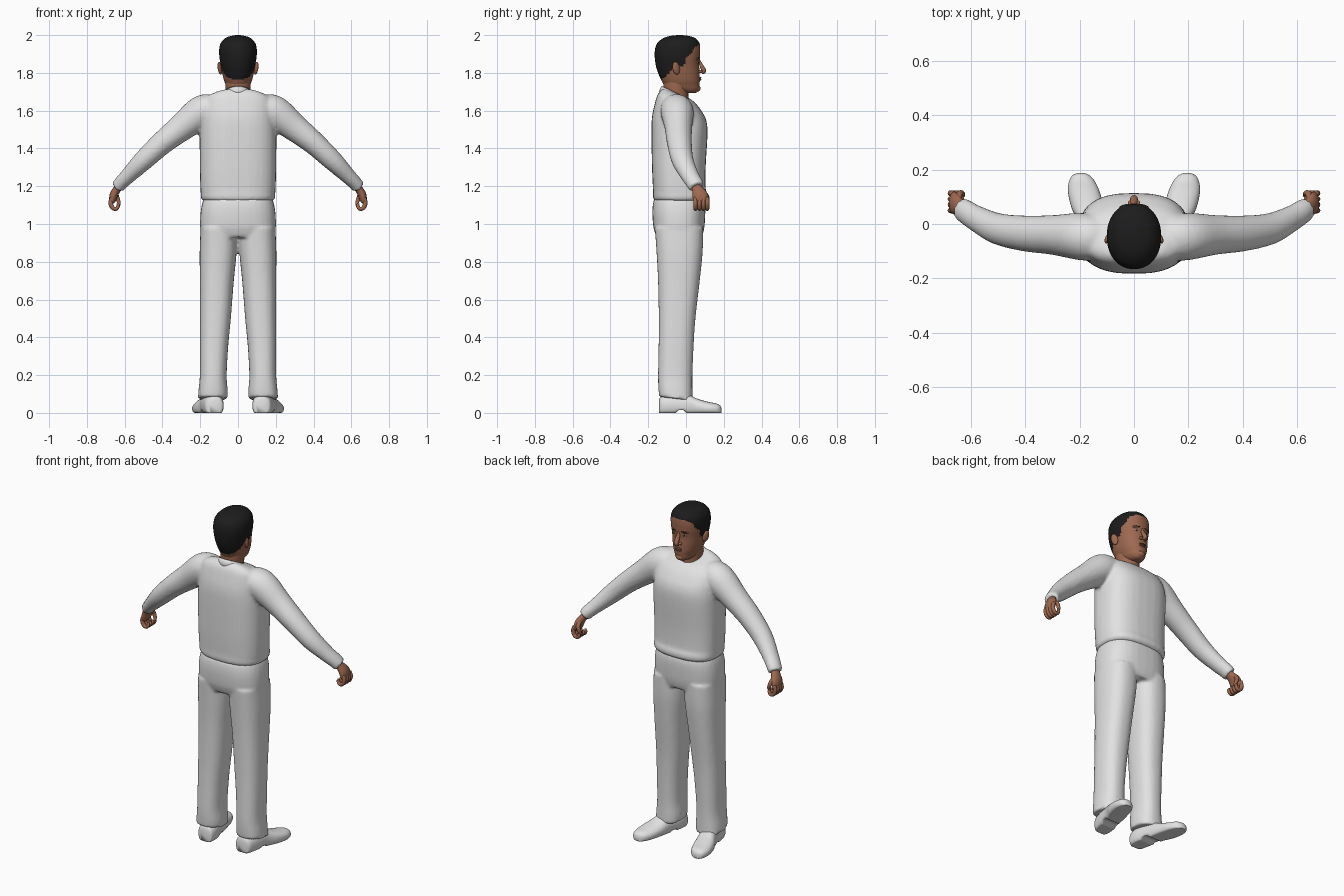
import bpy, bmesh, math
from mathutils import Vector, Matrix


def material(name, rgb):
    m = bpy.data.materials.new(name)
    m.diffuse_color = (*rgb, 1)
    return m


CLOTH = material("white cloth", (0.76, 0.76, 0.76))
SKIN = material("brown skin", (0.34, 0.14, 0.08))
LIP = material("dark lip", (0.24, 0.09, 0.06))
HAIR = material("black hair", (0.012, 0.012, 0.012))
EYE = material("eye white", (0.5, 0.46, 0.42))


def finish(bm, name, mats):
    bmesh.ops.recalc_face_normals(bm, faces=bm.faces)
    for f in bm.faces:
        f.smooth = True
    me = bpy.data.meshes.new(name)
    bm.to_mesh(me)
    bm.free()
    for m in mats:
        me.materials.append(m)
    ob = bpy.data.objects.new(name, me)
    bpy.context.collection.objects.link(ob)
    return ob


def spline(rows, steps):
    """Smooth interpolation through rows of numbers."""
    out = []
    for i in range(len(rows) - 1):
        p = [rows[max(i - 1, 0)], rows[i], rows[i + 1], rows[min(i + 2, len(rows) - 1)]]
        for k in range(steps):
            t = k / steps
            out.append([0.5 * (2 * b + (c - a) * t + (2 * a - 5 * b + 4 * c - d) * t * t
                               + (3 * b - a - 3 * c + d) * t ** 3) for a, b, c, d in zip(*p)])
    return out + [list(rows[-1])]


def skin_rings(bm, rings, n=2.3, seg=32, floor=None):
    """Loft closed superellipse rings given as (centre, u axis, v axis)."""
    loops = []
    for c, u, v in rings:
        loop = []
        for k in range(seg):
            a = 2 * math.pi * k / seg
            ca, sa = math.cos(a), math.sin(a)
            p = c + u * math.copysign(abs(ca) ** (2 / n), ca) + v * math.copysign(abs(sa) ** (2 / n), sa)
            if floor:
                p.z = max(p.z, floor(p.y))
            loop.append(bm.verts.new(p))
        loops.append(loop)
    for a, b in zip(loops, loops[1:]):
        for k in range(seg):
            j = (k + 1) % seg
            bm.faces.new((a[k], a[j], b[j], b[k]))
    bm.faces.new(loops[0][::-1])
    bm.faces.new(loops[-1])


def column(bm, rows, n=2.3, seg=32, steps=4):
    """Upright loft from rows of z, centre x, half width, front y, back y, tilt."""
    skin_rings(bm, [(Vector((cx, (f + b) / 2, z)), Vector((rx, 0, 0)),
                     Vector((0, (f - b) / 2, t * (f - b) / 2)))
                    for z, cx, rx, f, b, t in spline(rows, steps)], n, seg)


def tube(bm, rows, seg=24, steps=4):
    """Swept tube from rows of x, y, z, radius across, radius along y."""
    pts = spline(rows, steps)
    rings = []
    for i, p in enumerate(pts):
        d = Vector(pts[min(i + 1, len(pts) - 1)][:3]) - Vector(pts[max(i - 1, 0)][:3])
        u = d.cross(Vector((0, 1, 0))).normalized()
        v = u.cross(d).normalized()
        rings.append((Vector(p[:3]), u * p[3], v * p[4]))
    skin_rings(bm, rings, 2, seg)


def ball(bm, c, r, rot=(0, 0, 0), mat=0):
    m = Matrix.Translation(c)
    for ang, ax in zip(rot, "XYZ"):
        m = m @ Matrix.Rotation(ang, 4, ax)
    res = bmesh.ops.create_uvsphere(bm, u_segments=16, v_segments=10, radius=1,
                                    matrix=m @ Matrix.Diagonal((*r, 1)))
    for f in {f for v in res["verts"] for f in v.link_faces}:
        f.material_index = mat


def blend(ob, size, passes):
    """Fuse overlapping volumes into one soft skin."""
    r = ob.modifiers.new("fuse", "REMESH")
    r.mode, r.voxel_size, r.use_smooth_shade = "VOXEL", size, True
    s = ob.modifiers.new("soften", "SMOOTH")
    s.factor, s.iterations = 0.5, passes


def interp(table, x):
    for (a, p), (b, q) in zip(table, table[1:]):
        if x <= b:
            return p + (q - p) * max(0, (x - a) / (b - a))
    return table[-1][1]


# Sweater: torso with gathered hem, and both sleeves
bm = bmesh.new()
column(bm, [(1.12, 0, .178, .095, -.160, 0), (1.135, 0, .196, .112, -.174, 0),
            (1.165, 0, .197, .112, -.175, 0), (1.185, 0, .199, .104, -.175, 0),
            (1.30, 0, .202, .104, -.180, 0), (1.48, 0, .203, .114, -.183, 0),
            (1.56, 0, .198, .106, -.180, -.05), (1.62, 0, .192, .080, -.165, -.15),
            (1.66, 0, .175, .055, -.150, -.25), (1.685, 0, .125, .030, -.128, -.35),
            (1.692, 0, .080, .015, -.115, -.4)], n=2.6)
for s in (1, -1):
    tube(bm, [(s * .11, -.05, 1.612, .066, .075), (s * .16, -.05, 1.606, .084, .085),
              (s * .21, -.045, 1.58, .088, .086), (s * .30, -.04, 1.51, .073, .073),
              (s * .40, -.035, 1.43, .062, .066), (s * .50, -.018, 1.337, .054, .058),
              (s * .58, .02, 1.257, .042, .048), (s * .615, .042, 1.222, .038, .045),
              (s * .637, .056, 1.196, .036, .043)])
blend(finish(bm, "sweater", [CLOTH]), .01, 3)

# Trousers: hips and two straight legs
bm = bmesh.new()
column(bm, [(.93, 0, .190, .085, -.155, 0), (.98, 0, .200, .097, -.172, 0),
            (1.05, 0, .199, .102, -.178, 0), (1.10, 0, .192, .102, -.176, 0),
            (1.135, 0, .182, .095, -.168, 0)], n=2.6)
for s in (1, -1):
    column(bm, [(.075, s * .134, .078, .034, -.142, -.12), (.12, s * .132, .077, .034, -.146, -.1),
                (.20, s * .131, .071, .034, -.148, 0), (.35, s * .127, .075, .040, -.145, 0),
                (.50, s * .120, .082, .050, -.144, 0), (.70, s * .112, .090, .073, -.148, 0),
                (.85, s * .105, .098, .088, -.156, 0), (.98, s * .100, .098, .092, -.165, 0)], n=2.4)
blend(finish(bm, "trousers", [CLOTH]), .01, 2)

# Shoes: turned out a little, with a raised heel
for s, side in ((1, "right"), (-1, "left")):
    bm = bmesh.new()
    rows = [(-.142, .124, .030, .07), (-.130, .126, .047, .09), (-.08, .132, .055, .10),
            (0, .150, .053, .10), (.06, .170, .060, .075), (.12, .185, .058, .058),
            (.160, .192, .046, .050), (.180, .195, .030, .040), (.188, .195, .012, .025)]
    skin_rings(bm, [(Vector((s * cx, y, .4 * h)), Vector((rx, 0, 0)), Vector((0, 0, .6 * h)))
                    for y, cx, rx, h in spline(rows, 6)], 2.3, 32,
               lambda y: .014 if -.05 < y < -.005 else 0)
    finish(bm, side + "_shoe", [CLOTH])

# Shirt collar: folded band that drops to two points at the front
bm = bmesh.new()
prev = None
N = 40
for i in range(N + 1):
    a = math.radians(16 + 328 * i / N)
    front = math.cos(a)
    tip = max(0, (abs(i - N / 2) / (N / 2) - .8) / .2)
    col = []
    for rx, ry, drop in ((.066, .070, .03), (.070, .076, 0), (.080, .085, .012),
                         (.090, .094, .045 + .03 * tip)):
        x, y = rx * math.sin(a), -.052 + ry * front
        z = 1.695 - .036 * front - drop
        col.append(bm.verts.new((x * (1 + .25 * tip * (drop > .04)), y + .02 * tip * (drop > .04), z)))
    if prev:
        for k in range(3):
            bm.faces.new((prev[k], col[k], col[k + 1], prev[k + 1]))
    prev = col
collar = finish(bm, "shirt_collar", [CLOTH])
collar.modifiers.new("thickness", "SOLIDIFY").thickness = .006

# Neck
bm = bmesh.new()
column(bm, [(1.60, 0, .062, .020, -.115, -.2), (1.68, 0, .063, .012, -.116, -.15),
            (1.73, 0, .066, .015, -.120, 0), (1.77, 0, .068, .02, -.120, 0)], n=2)
finish(bm, "neck", [SKIN])

# Head: hair is everything above a stepped hairline
bm = bmesh.new()
column(bm, [(1.693, 0, .022, .050, -.02, .0), (1.700, 0, .038, .062, -.06, .0),
            (1.715, 0, .053, .070, -.095, 0), (1.735, 0, .063, .071, -.116, 0),
            (1.76, 0, .074, .073, -.130, 0), (1.80, 0, .084, .072, -.148, 0),
            (1.84, 0, .091, .070, -.160, 0), (1.89, 0, .099, .074, -.166, 0),
            (1.93, 0, .099, .075, -.163, 0), (1.96, 0, .090, .070, -.150, 0),
            (1.985, 0, .066, .048, -.118, 0), (1.996, 0, .035, .012, -.080, 0),
            (2.0, 0, .010, -.02, -.045, 0)], n=2.15, seg=72, steps=6)
HAIRLINE = [(-.14, 1.757), (-.09, 1.795), (-.06, 1.84), (-.03, 1.835), (-.012, 1.835),
            (.0, 1.88), (.03, 1.905), (.045, 1.935), (.07, 1.952)]
for f in bm.faces:
    c = f.calc_center_median()
    f.material_index = int(c.z > interp(HAIRLINE, c.y))
finish(bm, "head_and_hair", [SKIN, HAIR])

# Face: nose, brow ridges, eyes, lips, chin and ears
bm = bmesh.new()
tube(bm, [(0, .066, 1.870, .006, .008), (0, .078, 1.845, .012, .009),
          (0, .090, 1.822, .014, .012), (0, .094, 1.809, .013, .012),
          (0, .083, 1.800, .010, .008)], 16)
ball(bm, (0, .072, 1.774), (.022, .009, .005), mat=1)
ball(bm, (0, .071, 1.764), (.020, .010, .006), mat=1)
ball(bm, (0, .058, 1.718), (.026, .019, .018))
for s in (1, -1):
    ball(bm, (s * .014, .076, 1.807), (.009, .011, .008))
    ball(bm, (s * .034, .061, 1.874), (.024, .009, .008), (0, 0, -s * .25))
    ball(bm, (s * .034, .066, 1.877), (.021, .006, .0035), (0, s * .1, -s * .25), 2)
    ball(bm, (s * .034, .060, 1.855), (.013, .006, .0055), (0, 0, -s * .25), 3)
    ball(bm, (s * .034, .063, 1.855), (.006, .0045, .005), mat=2)
    ball(bm, (s * .096, -.052, 1.825), (.010, .020, .035), (.2, s * .15, s * .35))
finish(bm, "face_features", [SKIN, LIP, HAIR, EYE])

# Hands: loose fists with curled fingers and a thumb
for s, side in ((1, "right"), (-1, "left")):
    bm = bmesh.new()
    tube(bm, [(s * .618, .046, 1.212, .020, .026), (s * .640, .060, 1.185, .021, .029),
              (s * .657, .073, 1.155, .022, .040), (s * .664, .080, 1.125, .018, .040),
              (s * .664, .082, 1.112, .010, .030)], 20)
    for k in range(4):
        y = .050 + .021 * k
        tube(bm, [(s * .667, y, 1.140, .010, .010), (s * .674, y, 1.112, .012, .011),
                  (s * .664, y, 1.086, .011, .011), (s * .645, y, 1.080, .010, .010),
                  (s * .634, y, 1.096, .009, .009), (s * .638, y, 1.110, .005, .005)], 12)
    tube(bm, [(s * .648, .090, 1.170, .013, .012), (s * .642, .112, 1.146, .012, .011),
              (s * .632, .112, 1.118, .010, .010), (s * .626, .104, 1.100, .005, .005)], 12)
    finish(bm, side + "_hand", [SKIN])
